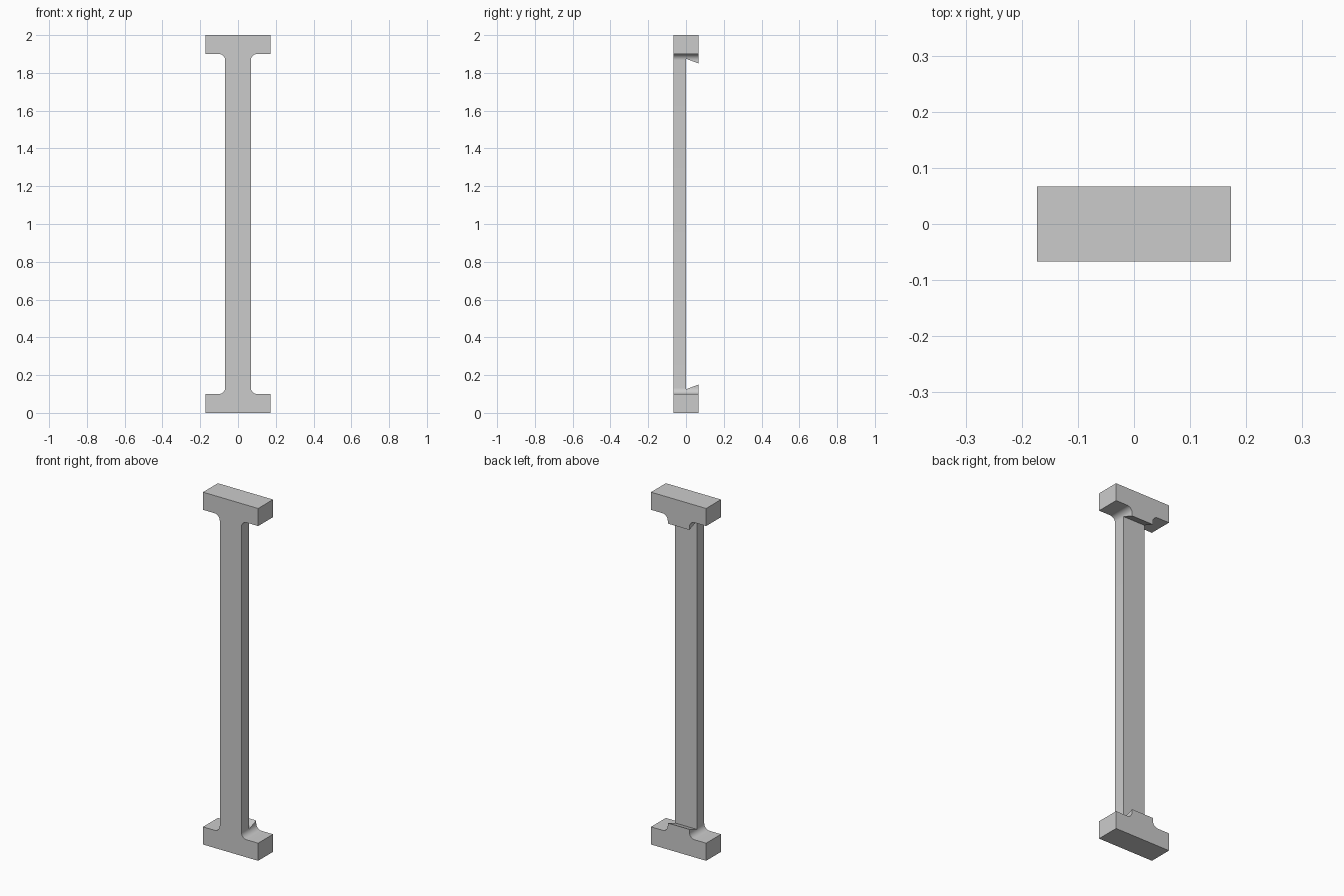
import bpy, bmesh, math

cube = bpy.data.objects.get("Cube")
if cube:
    bpy.data.objects.remove(cube, do_unlink=True)

HALF_W, HALF_D, WEB, CAP, R = 0.173, 0.0665, 0.068, 0.1, 0.033
SEGMENTS = 10

grey = bpy.data.materials.new("plain grey")
grey.use_nodes = True
colour = (0.6, 0.6, 0.6, 1)
grey.diffuse_color = colour
grey.node_tree.nodes["Principled BSDF"].inputs["Base Color"].default_value = colour


def prism(name, outline, direction):
    """Extrude a closed 3D outline along a direction."""
    bm = bmesh.new()
    face = bm.faces.new([bm.verts.new(p) for p in outline])
    ext = bmesh.ops.extrude_face_region(bm, geom=[face])
    moved = [v for v in ext["geom"] if isinstance(v, bmesh.types.BMVert)]
    bmesh.ops.translate(bm, verts=moved, vec=direction)
    bmesh.ops.recalc_face_normals(bm, faces=bm.faces)
    mesh = bpy.data.meshes.new(name)
    bm.to_mesh(mesh)
    bm.free()
    mesh.materials.append(grey)
    obj = bpy.data.objects.new(name, mesh)
    bpy.context.collection.objects.link(obj)
    return obj


# I-shaped outline: lower right quarter, mirrored upward and then across
quarter = [(HALF_W, 0), (HALF_W, CAP)]
for i in range(SEGMENTS + 1):
    a = math.pi / 2 * i / SEGMENTS
    quarter.append((WEB + R - R * math.sin(a), CAP + R - R * math.cos(a)))
right = quarter + [(x, 2 - z) for x, z in reversed(quarter)]
outline = right + [(-x, z) for x, z in reversed(right)]
column = prism("column", [(x, -HALF_D, z) for x, z in outline], (0, 2 * HALF_D, 0))

# Rear recess with sloped ends
slope = 0.025 / HALF_D
low, back = 0.125, 0.1
end = low + slope * back
recess = [(-0.3, 0, low), (-0.3, back, end), (-0.3, back, 2 - end), (-0.3, 0, 2 - low)]
cutter = prism("recess_cutter", recess, (0.6, 0, 0))
cutter.hide_render = True
cutter.hide_viewport = True

cut = column.modifiers.new("recess", "BOOLEAN")
cut.operation = "DIFFERENCE"
cut.solver = "EXACT"
cut.object = cutter

# Bake the cut so the smooth shading sees the final edges
bpy.context.view_layer.update()
graph = bpy.context.evaluated_depsgraph_get()
baked = bpy.data.meshes.new_from_object(column.evaluated_get(graph))
column.modifiers.clear()
column.data = baked
bpy.data.objects.remove(cutter, do_unlink=True)

bpy.ops.object.select_all(action="DESELECT")
column.select_set(True)
bpy.context.view_layer.objects.active = column
bpy.ops.object.shade_smooth_by_angle(angle=math.radians(25))
